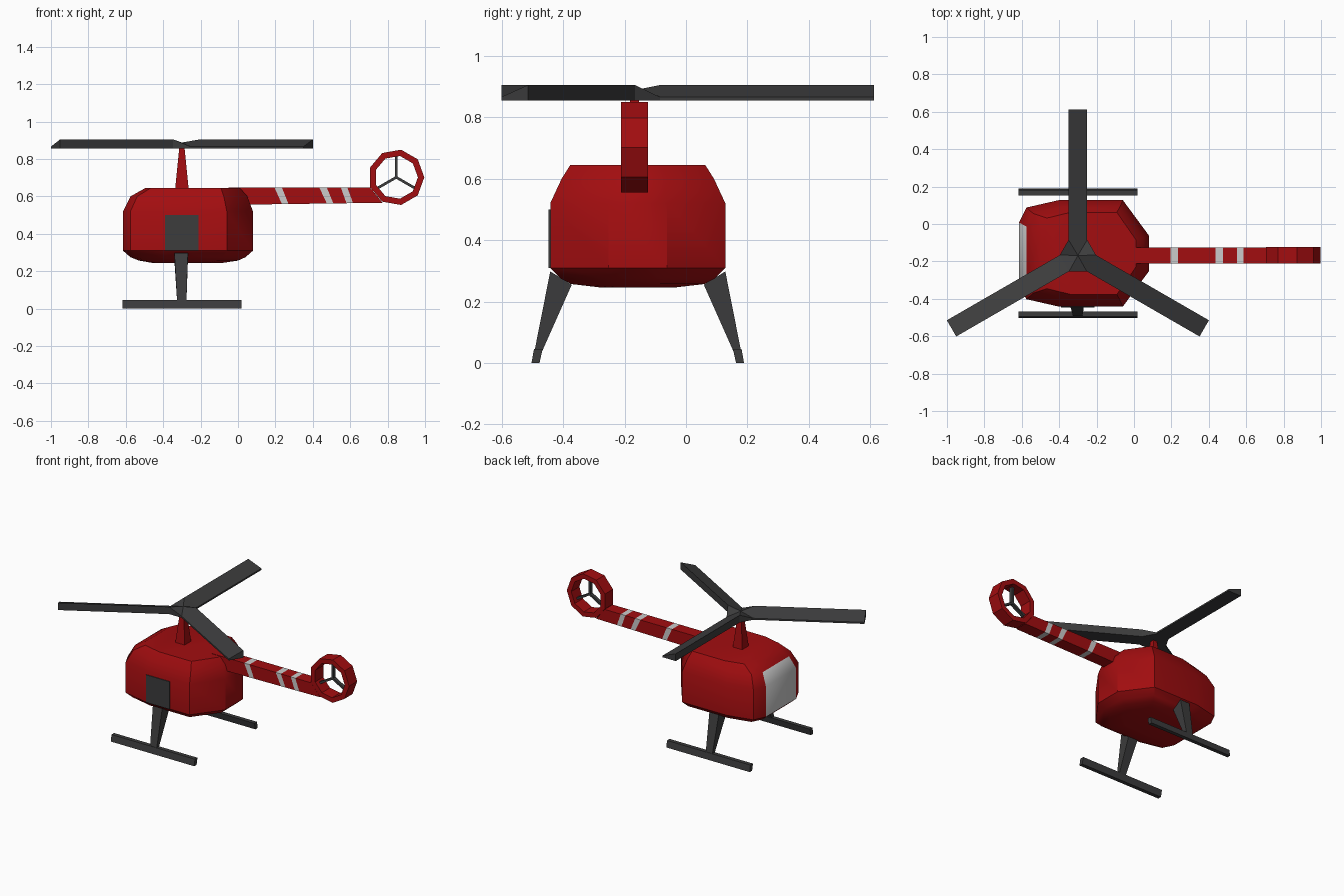
import bpy, bmesh, math
from mathutils import Vector

if "Cube" in bpy.data.objects:
    bpy.data.objects.remove(bpy.data.objects["Cube"])

YB, YT = -0.157, -0.168      # centre lines of body and of tail/rotor


def material(name, r, g, b):
    m = bpy.data.materials.new(name)
    m.diffuse_color = (r, g, b, 1)
    m.use_nodes = True
    m.node_tree.nodes["Principled BSDF"].inputs["Base Color"].default_value = m.diffuse_color
    return m


RED = material("red", 0.36, 0.004, 0.005)
DARK = material("dark_grey", 0.045, 0.045, 0.046)
LIGHT = material("light_grey", 0.6, 0.6, 0.6)


def finish(name, bm, mats, smooth=None):
    bmesh.ops.recalc_face_normals(bm, faces=bm.faces)
    me = bpy.data.meshes.new(name)
    bm.to_mesh(me)
    bm.free()
    ob = bpy.data.objects.new(name, me)
    bpy.context.collection.objects.link(ob)
    for m in mats:
        me.materials.append(m)
    if smooth:
        bpy.ops.object.select_all(action='DESELECT')
        ob.select_set(True)
        bpy.context.view_layer.objects.active = ob
        bpy.ops.object.shade_smooth_by_angle(angle=math.radians(smooth))
    return ob


def loft(name, rings, mats, rule=None, closed=False, smooth=None):
    """Skin a list of point rings; rule(ring, side) gives the material slot."""
    bm = bmesh.new()
    vs = [[bm.verts.new(p) for p in r] for r in rings]
    n, k = len(rings[0]), len(rings)
    for i in range(k if closed else k - 1):
        a, b = vs[i], vs[(i + 1) % k]
        for j in range(n):
            f = bm.faces.new((a[j], a[(j + 1) % n], b[(j + 1) % n], b[j]))
            if rule:
                f.material_index = rule(i, j)
    if not closed:
        bm.faces.new(vs[0])
        bm.faces.new(vs[-1])
    return finish(name, bm, mats, smooth)


def rect(x0, x1, y0, y1, z):
    return [(x0, y0, z), (x1, y0, z), (x1, y1, z), (x0, y1, z)]


# cabin: one plan outline, scaled at each height; the nose faces are the window
half = [(-0.615, 0.165), (-0.575, 0.245), (-0.40, 0.285), (-0.06, 0.285), (0.08, 0.095)]
plan = half + [(x, -y) for x, y in reversed(half)]
levels = [  # z, x min, x max, y scale
    (0.245, -0.46, -0.08, 0.40), (0.257, -0.53, 0.0, 0.76), (0.275, -0.575, 0.04, 0.88),
    (0.31, -0.615, 0.08, 1.0), (0.52, -0.615, 0.08, 1.0),
    (0.60, -0.575, 0.05, 0.87), (0.645, -0.495, 0.01, 0.77)]
rings = [[(x0 + (x + 0.615) / 0.695 * (x1 - x0), YB + y * s, z) for x, y in plan]
         for z, x0, x1, s in levels]
loft("cabin", rings, [RED, LIGHT], lambda i, j: int(j == 9 and i in (3, 4)), smooth=35)

# door plate on the front side
loft("door", [rect(-0.39, -0.21, -0.447, -0.439, z) for z in (0.31, 0.50)], [DARK])

# tail boom with slanted stripes
cuts = [(-0.05, -0.05), (0.195, 0.235), (0.235, 0.27), (0.435, 0.475), (0.475, 0.51),
        (0.55, 0.58), (0.585, 0.615), (0.707, 0.773)]
rings = []
for xt, xb in cuts:
    zb = 0.555 + 0.011 * (xb + 0.05) / 0.823
    rings.append([(xt, YT - 0.043, 0.647), (xt, YT + 0.043, 0.647),
                  (xb, YT + 0.043, zb), (xb, YT - 0.043, zb)])
loft("tail_boom", rings, [RED, LIGHT], lambda i, j: int(i in (1, 3, 5)))

# nine-sided tail ring
CX, CZ = 0.846, 0.702
rings = []
for i in range(9):
    a = math.radians(40 * i)
    rings.append([(CX + r * math.cos(a), YT + y, CZ + r * math.sin(a))
                  for r, y in ((0.15, -0.044), (0.15, 0.044), (0.116, 0.044), (0.116, -0.044))])
loft("tail_ring", rings, [RED], closed=True)

# tail rotor blades
for i in range(3):
    a = math.radians(90 + 120 * i)
    u, n = Vector((math.cos(a), 0, math.sin(a))), Vector((-math.sin(a), 0, math.cos(a)))
    c = Vector((CX, YT, CZ))
    rings = [[c + u * t + n * w + Vector((0, y, 0))
              for w, y in ((-0.007, -0.012), (0.007, -0.012), (0.007, 0.012), (-0.007, 0.012))]
             for t in (-0.004, 0.112)]
    loft(f"tail_rotor_blade_{i + 1}", rings, [DARK])

# mast
loft("mast", [rect(-0.30 - w, -0.30 + w, YT - w, YT + w, z)
              for z, w in ((0.63, 0.037), (0.86, 0.014))], [RED])

# main rotor: three wedge-section blades joined at a hub
bm = bmesh.new()
top, bot = [], []
for i in range(3):
    a = math.radians(90 + 120 * i)
    u, n = Vector((math.cos(a), math.sin(a), 0)), Vector((-math.sin(a), math.cos(a), 0))
    for t, w, z in ((0.083, -0.05, 0.866), (0.78, -0.05, 0.866),
                    (0.78, 0.05, 0.905), (0.083, 0.05, 0.905)):
        p = Vector((-0.30, YT, 0)) + u * t + n * w
        top.append(bm.verts.new(p + Vector((0, 0, z))))
        bot.append(bm.verts.new(p + Vector((0, 0, 0.855))))
for vs, zc in ((top, 0.888), (bot, 0.855)):
    c = bm.verts.new((-0.30, YT, zc))
    for i in range(0, 12, 4):
        bm.faces.new(vs[i:i + 4])
        bm.faces.new((vs[i], vs[i + 3], c))
        bm.faces.new((vs[i + 3], vs[(i + 4) % 12], c))
for i in range(12):
    j = (i + 1) % 12
    bm.faces.new((top[i], top[j], bot[j], bot[i]))
finish("main_rotor", bm, [DARK])

# landing gear, mirrored about the body centre line
for side, s in (("front", -1), ("back", 1)):
    leg = [rect(x0, x1, YB + s * yi, YB + s * yo, z) for x0, x1, yi, yo, z in (
        (-0.325, -0.276, 0.315, 0.338, 0.03), (-0.34, -0.268, 0.215, 0.285, 0.275))]
    # tilt the leg top so it meets the cabin's lower edge
    leg[1] = [(x, y, 0.255 if abs(y - YB) < 0.25 else 0.298) for x, y, z in leg[1]]
    loft(side + "_leg", leg, [DARK])
    loft(side + "_skid", [rect(-0.618, 0.018, YB + s * yi, YB + s * yo, z)
                          for yi, yo, z in ((0.32, 0.346, 0.0), (0.31, 0.338, 0.045))], [DARK])
